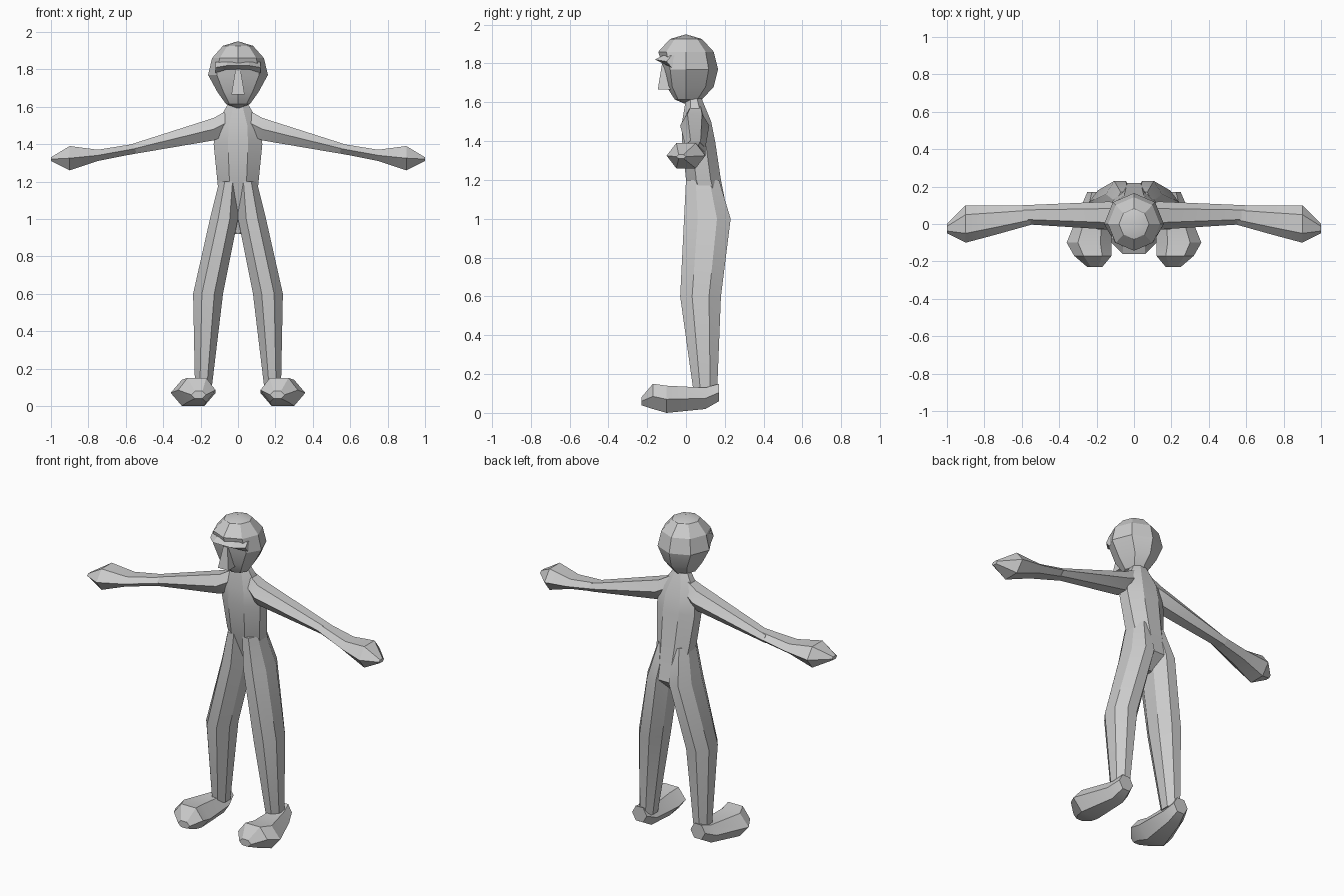
import bpy, bmesh, math
from mathutils import Matrix

default_cube = bpy.data.objects.get("Cube")
if default_cube:
    bpy.data.objects.remove(default_cube, do_unlink=True)

GREY = (0.6, 0.6, 0.6, 1)
grey = bpy.data.materials.new("light grey")
grey.use_nodes = True
grey.diffuse_color = GREY
grey.node_tree.nodes["Principled BSDF"].inputs["Base Color"].default_value = GREY


def finish(name, bm):
    """Turn the bmesh into a named, faceted object."""
    bmesh.ops.recalc_face_normals(bm, faces=bm.faces)
    mesh = bpy.data.meshes.new(name)
    bm.to_mesh(mesh)
    bm.free()
    mesh.materials.append(grey)
    part = bpy.data.objects.new(name, mesh)
    bpy.context.collection.objects.link(part)
    bpy.ops.object.select_all(action='DESELECT')
    part.select_set(True)
    bpy.context.view_layer.objects.active = part
    bpy.ops.object.shade_smooth_by_angle(angle=math.radians(25))


def loft(name, axis, sections, sides=6, turn=0, mirror=1):
    """Each section: place on the axis, then low and high on the other two axes."""
    bm = bmesh.new()
    angles = [(i + turn) * math.tau / sides for i in range(sides)]
    widest = max(math.cos(a) for a in angles)
    tallest = max(math.sin(a) for a in angles)
    rings = []
    for place, left, right, low, high in sections:
        ring = []
        for a in angles:
            u = (left + right + (right - left) * math.cos(a) / widest) / 2
            v = (low + high + (high - low) * math.sin(a) / tallest) / 2
            corner = [u, v]
            corner.insert(axis, place)
            corner[0] *= mirror
            ring.append(bm.verts.new(corner))
        rings.append(ring)
    for ring, following in zip(rings, rings[1:]):
        for i in range(sides):
            bm.faces.new((ring[i - 1], ring[i], following[i], following[i - 1]))
    bm.faces.new(rings[0])
    bm.faces.new(rings[-1])
    finish(name, bm)


# Head: a coarse ball, narrowed to the chin and set back below the brow
bm = bmesh.new()
bmesh.ops.create_uvsphere(bm, u_segments=8, v_segments=6, radius=1)
for vert in bm.verts:
    if vert.co.z < -0.1:
        vert.co.x *= 0.8
    if vert.co.z < 0.1 and vert.co.y < 0:
        vert.co.y *= 0.7
bmesh.ops.scale(bm, vec=(0.16, 0.165, 0.18), verts=bm.verts)
bmesh.ops.translate(bm, vec=(0, 0, 1.77), verts=bm.verts)
finish("head", bm)

# Brow ridge, tapered towards the temples
loft("brow", 0, [(side * reach, front, 0, 1.8 - drop, 1.84)
                 for side, reach, front, drop in
                 ((-1, 0.12, -0.1, 0.02), (-1, 0.06, -0.16, 0), (1, 0.06, -0.16, 0), (1, 0.12, -0.1, 0.02))])

# Nose: a four-sided wedge, widest at the nostrils
bm = bmesh.new()
bmesh.ops.create_cone(bm, cap_ends=True, segments=4, radius1=0.05, radius2=0.02, depth=0.13,
                      matrix=Matrix.Translation((0, -0.11, 1.73)) @ Matrix.Rotation(math.pi / 4, 4, 'Z'))
finish("nose", bm)

# Neck, chest, waist and seat: half width, front and back at each height
body = ((1.62, 0.05, 0, 0.08), (1.5, 0.12, -0.02, 0.13), (1.4, 0.13, -0.02, 0.15),
        (1.2, 0.11, 0, 0.18), (1, 0.09, 0.07, 0.22), (0.92, 0.02, 0.09, 0.14))
loft("torso", 2, [(height, -half, half, front, back) for height, half, front, back in body],
     sides=8, turn=0.5)

for side, mirror in (("left", 1), ("right", -1)):
    # Trouser leg from hip to ankle
    loft(side + "_leg", 2, [
        (1.2, 0, 0.1, 0, 0.17), (1, 0, 0.15, -0.01, 0.23),
        (0.6, 0.08, 0.24, -0.03, 0.18), (0.1, 0.14, 0.23, 0.04, 0.16)], sides=8, turn=0.5, mirror=mirror)

    # Arm tapering to the wrist
    loft(side + "_arm", 0, [
        (0.06, 0, 0.1, 1.45, 1.58), (0.13, -0.03, 0.12, 1.42, 1.54),
        (0.6, 0, 0.1, 1.34, 1.39)], mirror=mirror)

    # Mitten hand, broad at the knuckles
    loft(side + "_hand", 0, [
        (0.5, 0.01, 0.1, 1.36, 1.41), (0.75, -0.06, 0.1, 1.31, 1.37),
        (0.9, -0.1, 0.1, 1.26, 1.39), (1, -0.05, 0, 1.31, 1.33)], mirror=mirror)

    # Shoe from toe to heel
    loft(side + "_foot", 1, [
        (-0.23, 0.17, 0.25, 0.04, 0.08), (-0.17, 0.12, 0.32, 0.02, 0.15), (-0.1, 0.12, 0.36, 0, 0.14),
        (0.1, 0.13, 0.28, 0.02, 0.13), (0.17, 0.15, 0.25, 0.06, 0.15)], mirror=mirror)
